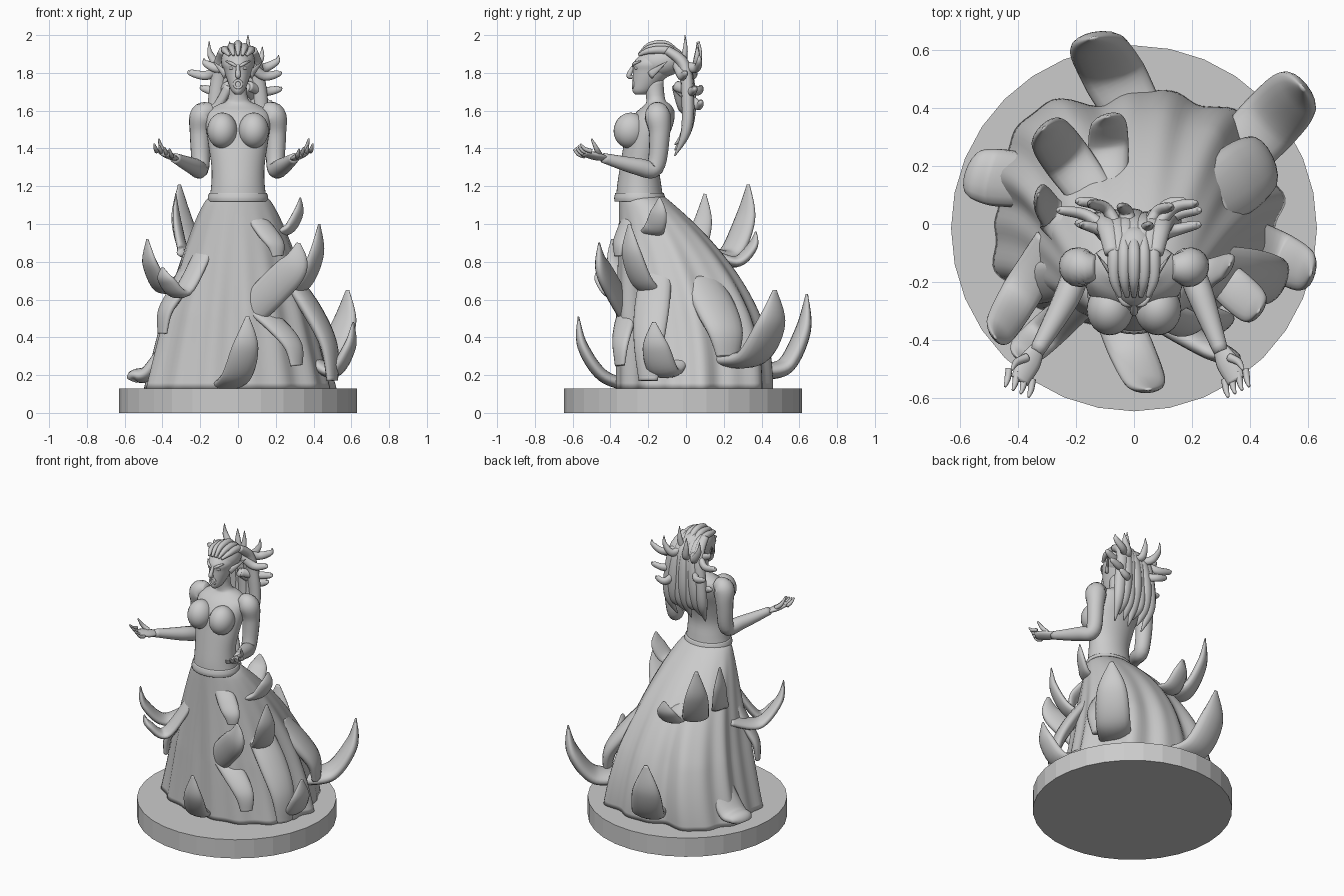
import bpy, bmesh, math
from math import sin, cos, pi, radians
from mathutils import Vector

if "Cube" in bpy.data.objects:
    bpy.data.objects.remove(bpy.data.objects["Cube"])


def spline(pts, per):
    """Catmull-Rom through tuples of any length."""
    p = [pts[0]] + list(pts) + [pts[-1]]
    out = []
    for i in range(1, len(p) - 2):
        for k in range(per):
            t = k / per
            out.append([0.5 * (2*b + (c-a)*t + (2*a-5*b+4*c-d)*t*t + (3*b-a-3*c+d)*t**3)
                        for a, b, c, d in zip(p[i-1], p[i], p[i+1], p[i+2])])
    out.append(list(pts[-1]))
    return out


def skin(name, rings):
    """Closed smooth mesh through a stack of rings."""
    bm = bmesh.new()
    rows = [[bm.verts.new(v) for v in r] for r in rings]
    n = len(rows[0])
    for a, b in zip(rows, rows[1:]):
        for i in range(n):
            bm.faces.new((a[i], a[(i+1) % n], b[(i+1) % n], b[i]))
    bm.faces.new(rows[0])
    bm.faces.new(rows[-1])
    bmesh.ops.recalc_face_normals(bm, faces=bm.faces)
    me = bpy.data.meshes.new(name)
    bm.to_mesh(me)
    bm.free()
    me.shade_smooth()
    ob = bpy.data.objects.new(name, me)
    bpy.context.collection.objects.link(ob)
    return ob


def loft(name, rows, n=40):
    """Rows are (z, front y, back y, half width)."""
    return skin(name, [[(w*cos(2*pi*i/n), (f+b)/2 + (b-f)/2*sin(2*pi*i/n), z) for i in range(n)]
                       for z, f, b, w in spline(rows, 4)])


def tube(name, pts, radii, flat=1.0, side=None, n=12, per=6):
    """Tapered tube; flat < 1 thins it into a ribbon whose width follows side."""
    path = spline([tuple(p) + (r,) for p, r in zip(pts, radii)], per)
    pos = [Vector(q[:3]) for q in path]
    if side is None:
        m = pos[len(pos) // 2]
        side = (-m.y, m.x, 0)
    rings = []
    for i, q in enumerate(path):
        t = (pos[min(i+1, len(pos)-1)] - pos[max(i-1, 0)]).normalized()
        s = Vector(side)
        s = (s - s.dot(t) * t).normalized()
        u = t.cross(s)
        r = max(q[3], 0.002)
        rings.append([pos[i] + s*r*cos(2*pi*k/n) + u*r*flat*sin(2*pi*k/n) for k in range(n)])
    return skin(name, rings)


def ball(name, loc, scale, tilt=0):
    bpy.ops.mesh.primitive_uv_sphere_add(segments=24, ring_count=14, location=loc, rotation=(tilt, 0, 0))
    ob = bpy.context.object
    ob.name = name
    ob.scale = scale
    ob.data.shade_smooth()


# Round base
bpy.ops.mesh.primitive_cylinder_add(vertices=32, radius=0.63, depth=0.13, location=(0, -0.015, 0.065))
bpy.context.object.name = "base"


# Skirt: upright in front, sweeping out behind, folds growing toward the hem
def skirt_point(a, z, k=1.0):
    u = max(0, (1.15 - z) / 1.02)
    half = 0.145 + 0.345 * u**0.7
    back = -0.12 + 0.57 * (1 - (1-u)**2.2)
    return Vector((half*k*cos(a), (back - 0.355)/2 + (back + 0.355)/2*k*sin(a), z))


def folds(a, z):
    d = min(1, max(0, (1.13 - z) / 0.6))
    wave = (0.6 + 0.4*sin(a)) * 0.045*sin(9*a + 0.8) + 0.022*sin(16*a) + 0.025*sin(5*a + 2)
    return 1 + d * (wave + 0.07*sin(2*a)**2)


skirt = []
for j in range(37):
    z = 1.15 - 1.02*j/36
    skirt.append([skirt_point(2*pi*i/128, z, folds(2*pi*i/128, z)) for i in range(128)])
skin("skirt", skirt)

# Ribbon tentacles: angle and height of the root, height of the bend, tip x y z, half width
tentacles = [
    (125, .85, .84, -.31, .33, 1.21, .085), (165, .9, .85, -.33, .1, 1.16, .06), (185, .72, .66, -.48, -.39, .92, .07),
    (225, .88, .64, -.4, -.46, .77, .065), (205, .85, .65, -.4, -.22, .42, .075), (340, .95, .98, .33, -.14, 1.14, .055),
    (300, 1.03, .95, .21, -.36, .83, .06), (330, .62, .7, .43, -.3, 1, .07), (275, .5, .66, .32, -.46, .9, .09),
    (280, .58, .47, .31, -.35, .25, .07), (260, .14, .2, .05, -.57, .51, .08), (30, .28, .3, .58, .47, .65, .11),
    (90, .22, .25, -.14, .64, .63, .11), (335, .75, .55, .5, -.2, .17, .1), (345, .3, .22, .61, -.17, .48, .085),
    (25, .7, .55, .45, .22, .3, .12), (110, .84, .8, -.09, .37, .96, .07), (160, .4, .22, -.56, .17, .17, .1)]
for i, (deg, root, low, x, y, z, w) in enumerate(tentacles):
    p0 = skirt_point(radians(deg), root, 0.85)
    tip = Vector((x, y, z))
    p1, p2 = p0.lerp(tip, 0.55), p0.lerp(tip, 0.92)
    p1.z, p2.z = low, (low + z) / 2
    end = 0.55 if z < low else 0.12
    across = (-.5, 0, 1) if deg == 275 else None
    tube("skirt_tentacle_%d" % (i + 1), [p0, p1, p2, tip], [w*.9, w, w*.85, w*end], .42, across, n=16, per=8)

# Torso with neck, and corset hem
loft("torso", [(1.13, -.37, -.12, .153), (1.2, -.365, -.13, .142), (1.3, -.35, -.14, .14), (1.42, -.33, -.11, .157),
               (1.52, -.31, -.07, .17), (1.59, -.265, -.06, .165), (1.63, -.22, -.08, .11), (1.66, -.21, -.11, .055),
               (1.76, -.225, -.12, .045)])
loft("corset_hem", [(1.12, -.378, -.11, .158), (1.14, -.38, -.11, .16), (1.165, -.374, -.118, .153)])

# Head and face
loft("head", [(1.685, -.268, -.21, .015), (1.705, -.283, -.18, .035), (1.76, -.282, -.12, .057),
              (1.81, -.28, -.07, .072), (1.86, -.275, -.05, .08), (1.94, -.19, -.1, .035)])
ball("hair_cap", (0, -.13, 1.86), (.09, .125, .085), .15)
tube("nose", [(0, -.272, 1.845), (0, -.302, 1.787), (0, -.28, 1.778)], [.008, .014, .008])
bpy.ops.mesh.primitive_torus_add(location=(0, -.28, 1.74), rotation=(pi/2, 0, 0), major_radius=.02,
                                 minor_radius=.007, major_segments=24, minor_segments=8)
bpy.context.object.name = "open_mouth"
bpy.context.object.data.shade_smooth()

# Paired parts: bust, face details, arms and hands
for s, side in ((-1, "left"), (1, "right")):
    k = s * (1.12 if s < 0 else 1)
    ball(side + "_bust", (s*.083, -.295, 1.495), (.08, .088, .095), -.2)
    ball(side + "_eye", (s*.032, -.262, 1.825), (.016, .012, .009))
    tube(side + "_brow", [(s*.01, -.28, 1.835), (s*.035, -.273, 1.85), (s*.062, -.24, 1.862)], [.006, .009, .004])
    tube(side + "_ear", [(s*.065, -.19, 1.79), (s*.13, -.1, 1.86)], [.024, .002], .5, (0, 0, 1))
    tube(side + "_arm", [(s*.13, -.15, 1.6), (s*.185, -.15, 1.575), (s*.2, -.14, 1.47), (s*.2, -.165, 1.3),
                         (s*.235, -.26, 1.305), (k*.3, -.44, 1.35)],
         [.04, .068, .055, .048, .045, .026], 1, (1, .3, .2), n=16)
    tube(side + "_palm", [(k*.295, -.425, 1.348), (k*.32, -.475, 1.358), (k*.352, -.54, 1.375)],
         [.024, .04, .034], .45, (s, .3, .3))
    for j in range(4):
        knuckle = Vector((.312 + j*.024, -.535 + j*.012, 1.358 + j*.009))
        pts = [knuckle, knuckle + Vector((.005, -.035, .012)), knuckle + Vector((.012, -.06, .038))]
        tube("%s_finger_%d" % (side, j + 1), [(k*p.x, p.y, p.z) for p in pts], [.012, .011, .005], n=8)
    tube(side + "_thumb", [(k*.33, -.46, 1.37), (k*.36, -.475, 1.4), (k*.375, -.5, 1.45)], [.016, .013, .005], n=8)

# Hair locks falling down the back, and combed ridges over the crown
for i in range(7):
    x = (i - 3) * .03
    tube("back_lock_%d" % (i + 1), [(x*.8, -.1, 1.92), (x, -.01, 1.84), (x*1.3, .01 + .01*(i % 2), 1.65),
                                    (x*1.4, 0, 1.49), (x*1.2, -.06, 1.36 + .03*(i % 3))],
         [.03, .04, .042, .034, .004], .8, (1, 0, 0))
for i in range(5):
    x = (i - 2) * .034
    top = 1.945 - abs(x)*.4
    tube("crown_lock_%d" % (i + 1), [(x*.7, -.25, 1.895), (x, -.19, top), (x, -.1, top), (x, -.02, 1.88)],
         [.008, .018, .022, .01])

# Curling flame-like locks fanned around the head
for i in range(12):
    a = radians(-42 + 24*i)
    r = .235 + .03*sin(3*i)
    x, y, z = r*cos(a), .04 + .045*sin(2*i + 1), 1.79 + r*sin(a)*.85
    root = (x*.25, -.05, 1.85 if z > 1.8 else 1.73)
    low = min(root[2], z) - .025
    across = (0, .3, 1) if abs(x) > .1 else (1, 0, 0)
    tube("flame_lock_%d" % (i + 1), [root, (x*.6, y - .02, low), (x*.95, y, (low + z)/2), (x, y, z)],
         [.028, .026, .018, .002], .8, across)
